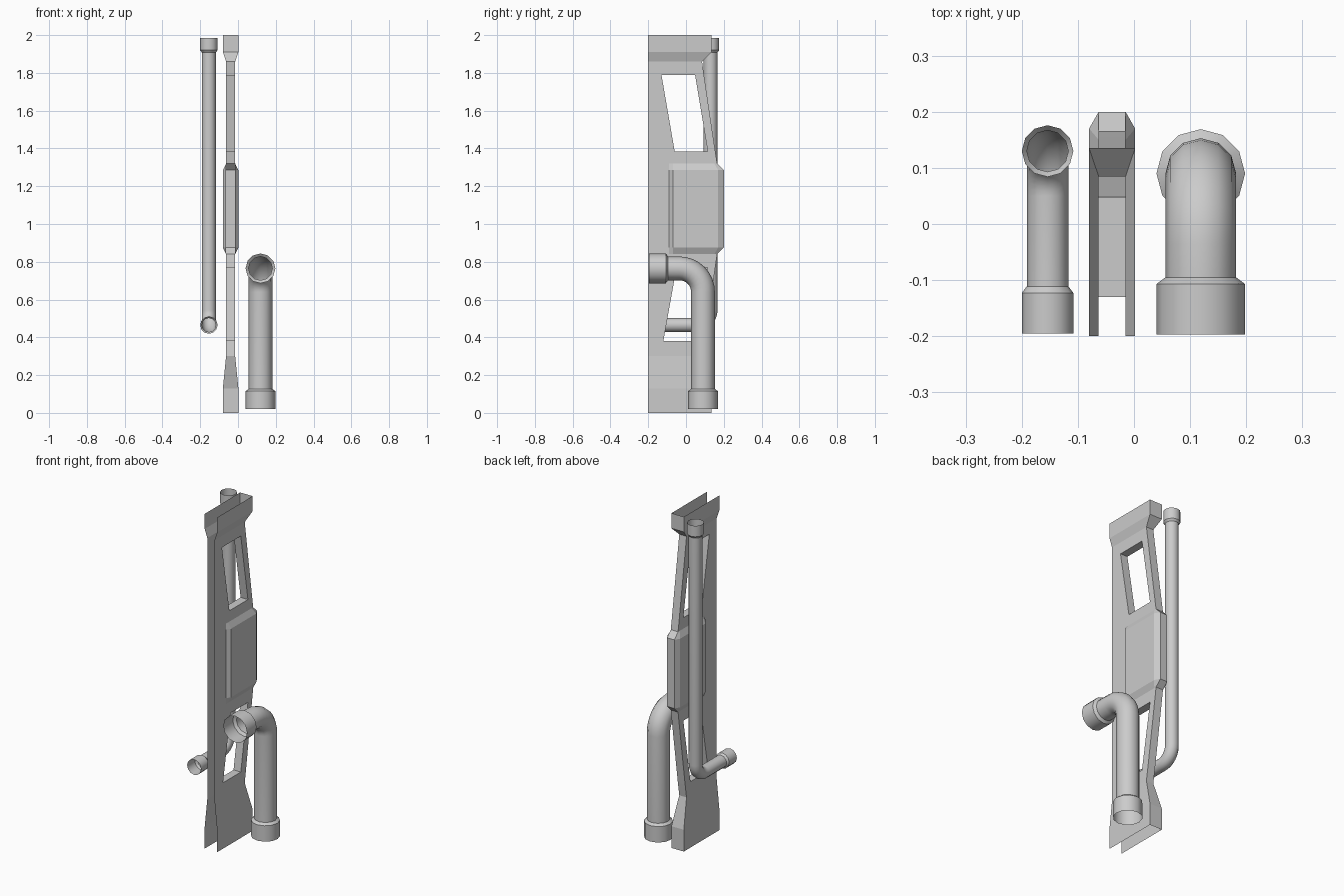
import bpy, bmesh
from math import sin, cos, pi
from mathutils import Vector

cube = bpy.data.objects.get("Cube")
if cube:
    bpy.data.objects.remove(cube)

grey = bpy.data.materials.new("light grey")
grey.use_nodes = True
grey.diffuse_color = (0.6, 0.6, 0.6, 1)
grey.node_tree.nodes["Principled BSDF"].inputs["Base Color"].default_value = grey.diffuse_color


def finish(bm, name, angle):
    bmesh.ops.recalc_face_normals(bm, faces=bm.faces)
    mesh = bpy.data.meshes.new(name)
    bm.to_mesh(mesh)
    bm.free()
    mesh.materials.append(grey)
    obj = bpy.data.objects.new(name, mesh)
    bpy.context.collection.objects.link(obj)
    bpy.ops.object.select_all(action="DESELECT")
    obj.select_set(True)
    bpy.context.view_layer.objects.active = obj
    if angle:
        bpy.ops.object.shade_smooth_by_angle(angle=angle)


# Hollow panel, open at the front, top and bottom
FRONT, MID_X, THIN, WIDE = -0.2, -0.039, 0.024, 0.041


def plain(z, w, hole_front, hole_back, back):
    ys = (FRONT, hole_front - 0.03, hole_front, hole_back, back)
    return [(y, z, w) for y in ys]


def block_edge(z):
    return [(y, z, THIN) for y in (FRONT, -0.09, -0.07, 0.15, 0.165)]


def block_face(z):
    return [(FRONT, z, THIN), (-0.09, z, THIN), (-0.07, z, WIDE), (0.17, z, WIDE), (0.2, z, THIN)]


rows = [
    plain(2.0, WIDE, -0.13, 0.05, 0.135),
    plain(1.91, WIDE, -0.13, 0.05, 0.135),
    plain(1.86, THIN, -0.13, 0.05, 0.085),
    plain(1.79, THIN, -0.13, 0.048, 0.095),
    plain(1.385, THIN, -0.06, 0.115, 0.155),
    block_edge(1.32), block_face(1.285), block_face(0.875), block_edge(0.84),
    plain(0.77, THIN, -0.05, 0.115, 0.155),
    plain(0.38, THIN, -0.12, 0.048, 0.098),
    plain(0.3, THIN, -0.12, 0.05, 0.085),
    plain(0.13, WIDE, -0.12, 0.05, 0.135),
    plain(0.0, WIDE, -0.12, 0.05, 0.135),
]
HOLES = (3, 9)

bm = bmesh.new()
left, right = [[[bm.verts.new((MID_X + s * w, y, z)) for y, z, w in row] for row in rows]
               for s in (1, -1)]
for r in range(len(rows) - 1):
    for side in (left, right):
        for c in range(4):
            if not (r in HOLES and c == 2):
                bm.faces.new((side[r][c], side[r][c + 1], side[r + 1][c + 1], side[r + 1][c]))
    # back wall
    bm.faces.new((left[r][4], right[r][4], right[r + 1][4], left[r + 1][4]))
# window linings
for r in HOLES:
    loop = [(r, 2), (r, 3), (r + 1, 3), (r + 1, 2)]
    for (a, b), (c, d) in zip(loop, loop[1:] + loop[:1]):
        bm.faces.new((left[a][b], left[c][d], right[c][d], right[a][b]))
finish(bm, "side_panel", 0)


# Open bent pipes with a wider collar at each end
def pipe(name, x, start, corner, end, bend, radius, collar, lengths, sides=12, steps=8):
    a, k, e = (Vector((x, *p)) for p in (start, corner, end))
    d1, d2 = (k - a).normalized(), (e - k).normalized()
    taper = 0.012
    stations = [(a, d1, collar), (a + d1 * lengths[0], d1, collar),
                (a + d1 * (lengths[0] + taper), d1, radius)]
    hub = k - d1 * bend + d2 * bend
    for i in range(steps + 1):
        t = i / steps * pi / 2
        stations.append((hub + bend * (d1 * sin(t) - d2 * cos(t)), d1 * cos(t) + d2 * sin(t), radius))
    stations += [(e - d2 * (lengths[1] + taper), d2, radius),
                 (e - d2 * lengths[1], d2, collar), (e, d2, collar)]
    bm = bmesh.new()
    across = Vector((1, 0, 0))
    rings = []
    for p, d, r in stations:
        n = across.cross(d)
        rings.append([bm.verts.new(p + r * (n * cos(2 * pi * i / sides) + across * sin(2 * pi * i / sides)))
                      for i in range(sides)])
    for lo, hi in zip(rings, rings[1:]):
        for i in range(sides):
            j = (i + 1) % sides
            bm.faces.new((lo[i], lo[j], hi[j], hi[i]))
    finish(bm, name, 0.61)


pipe("large_pipe", 0.119, (0.09, 0.02), (0.09, 0.765), (-0.197, 0.765),
     0.125, 0.063, 0.079, (0.095, 0.09))
pipe("small_pipe", -0.154, (0.13, 1.985), (0.13, 0.465), (-0.195, 0.465),
     0.08, 0.037, 0.046, (0.065, 0.072))
